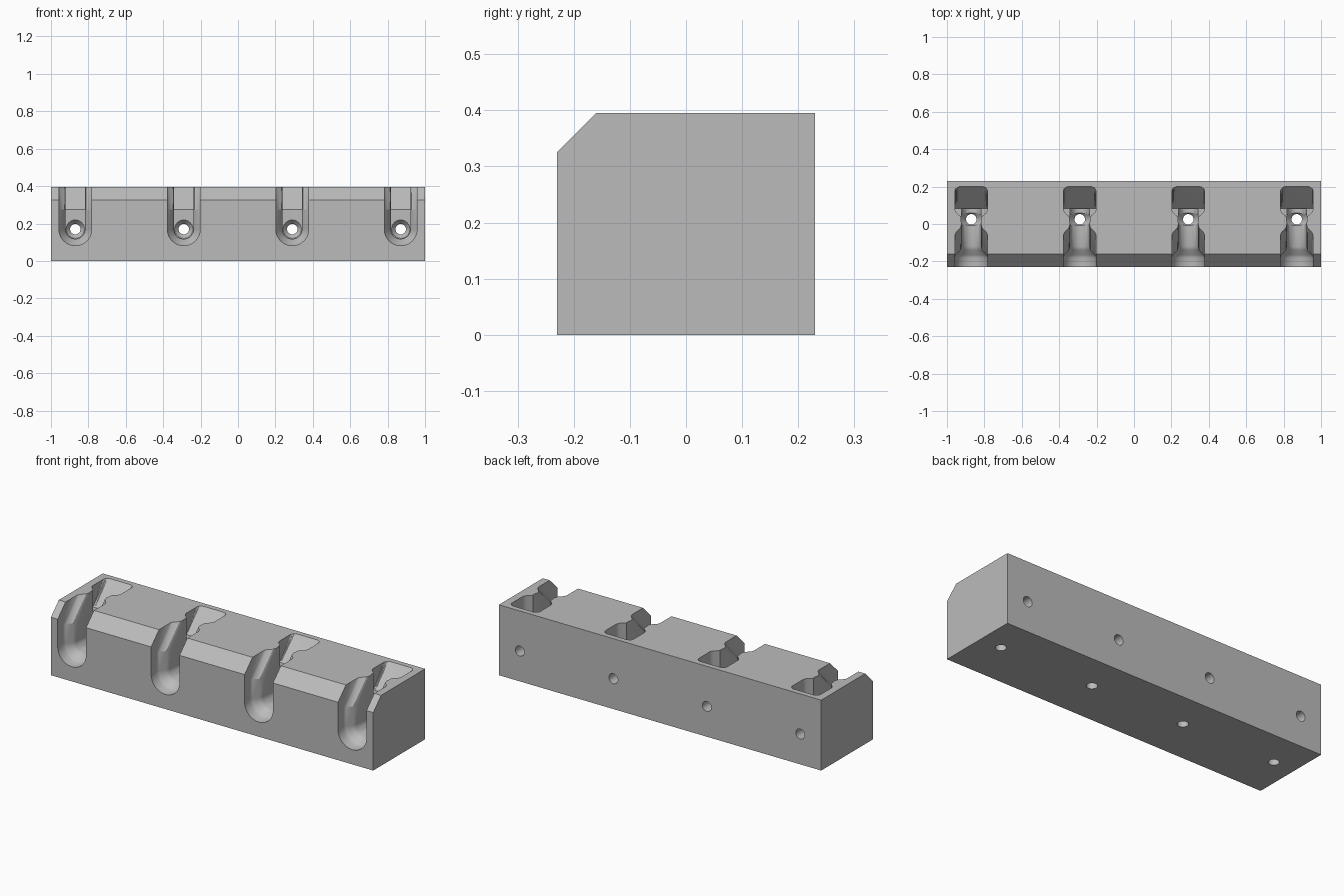
import bpy, bmesh, math

if "Cube" in bpy.data.objects:
    bpy.data.objects.remove(bpy.data.objects["Cube"])

HALF_Y, TOP, CHAMFER = 0.23, 0.395, 0.07
SLOTS = [-0.87, -0.29, 0.29, 0.87]
HOLE_Y, HOLE_Z = 0.025, 0.17
WIDE, NARROW, BORE = 0.088, 0.052, 0.028
BEND = 0.275

grey = bpy.data.materials.new("light_grey")
grey.use_nodes = True
grey.diffuse_color = (0.5, 0.5, 0.5, 1)
grey.node_tree.nodes["Principled BSDF"].inputs["Base Color"].default_value = (0.5, 0.5, 0.5, 1)


def loft(bm, rings):
    """Closed shell through a list of equally long rings of points."""
    loops = [[bm.verts.new(p) for p in ring] for ring in rings]
    n = len(loops[0])
    for a, b in zip(loops, loops[1:]):
        for i in range(n):
            j = (i + 1) % n
            bm.faces.new((a[i], a[j], b[j], b[i]))
    bm.faces.new(loops[0][::-1])
    bm.faces.new(loops[-1])


def make_object(name, shells):
    bm = bmesh.new()
    for rings in shells:
        loft(bm, rings)
    bmesh.ops.remove_doubles(bm, verts=bm.verts, dist=1e-5)
    # split only faces that are bent, so lofted walls stay planar
    bmesh.ops.connect_verts_nonplanar(bm, angle_limit=0.001, faces=bm.faces)
    bmesh.ops.recalc_face_normals(bm, faces=bm.faces)
    mesh = bpy.data.meshes.new(name)
    bm.to_mesh(mesh)
    bm.free()
    mesh.materials.append(grey)
    obj = bpy.data.objects.new(name, mesh)
    bpy.context.collection.objects.link(obj)
    return obj


# U-shaped section: leans back at 45 degrees above the bend
def u_section(cx, r, y, lean=True):
    pts = [(r, TOP + 0.04), (r, BEND)]
    pts += [(r * math.cos(a), HOLE_Z - r * math.sin(a))
            for a in (math.pi * i / 20 for i in range(21))]
    pts += [(-r, BEND), (-r, TOP + 0.04)]
    return [(cx + x, y + (max(0, z - BEND) if lean else 0), z) for x, z in pts]


def channel(cx):
    return [u_section(cx, WIDE, -0.3, False), u_section(cx, WIDE, -0.18),
            u_section(cx, WIDE - 0.006, -0.165), u_section(cx, NARROW + 0.006, -0.14),
            u_section(cx, NARROW, -0.12), u_section(cx, NARROW, 0.08)]


# Top pocket: rounded plan whose back wall slopes at 45 degrees
def pocket(cx):
    half = [(0.044, 0.02), (0.06, 0.043), (0.08, 0.06), (WIDE, 0.078)]
    half += [(WIDE - 0.03 + 0.03 * math.cos(a), 0.185 + 0.03 * math.sin(a))
             for a in (math.pi / 2 * i / 5 for i in range(6))]
    plan = half + [(-x, y) for x, y in reversed(half)]
    z_top = TOP + 0.015
    low = [(cx + x, min(y, 0.082), BEND) for x, y in plan]
    high = [(cx + x, y, z_top) for x, y in plan]
    return [low, high]


# Round tool: steps are (position along the axis, radius)
def turned(cx, steps, vertical):
    rings = []
    for t, r in steps:
        ring = []
        for i in range(32):
            a = 2 * math.pi * i / 32
            u, v = r * math.cos(a), r * math.sin(a)
            ring.append((cx + u, HOLE_Y + v, t) if vertical else (cx + u, t, HOLE_Z + v))
        rings.append(ring)
    return rings


def down_hole(cx):
    return turned(cx, [(-0.1, BORE), (0.11, BORE), (0.145, 0.056), (TOP + 0.05, 0.056)], True)


def back_hole(cx):
    return turned(cx, [(0.06, 0.049), (0.085, 0.049), (0.11, BORE), (0.3, BORE)], False)


# Main block with chamfered front top edge
outline = [(-HALF_Y, 0), (HALF_Y, 0), (HALF_Y, TOP),
           (-HALF_Y + CHAMFER, TOP), (-HALF_Y, TOP - CHAMFER)]
block = make_object("mounting_block", [[[(x, y, z) for y, z in outline] for x in (-1, 1)]])

# Cut the four identical screw slots
bpy.context.view_layer.objects.active = block
block.select_set(True)
for name, shape in (("channel_cutter", channel), ("pocket_cutter", pocket),
                    ("down_hole_cutter", down_hole), ("back_hole_cutter", back_hole)):
    cutter = make_object(name, [shape(x) for x in SLOTS])
    cutter.hide_render = True
    mod = block.modifiers.new(name, 'BOOLEAN')
    mod.operation = 'DIFFERENCE'
    mod.solver = 'EXACT'
    mod.object = cutter
    bpy.ops.object.modifier_apply(modifier=mod.name)
    bpy.data.objects.remove(cutter)

for obj in bpy.context.selected_objects:
    obj.select_set(obj == block)
bpy.ops.object.shade_smooth_by_angle(angle=math.radians(30))
